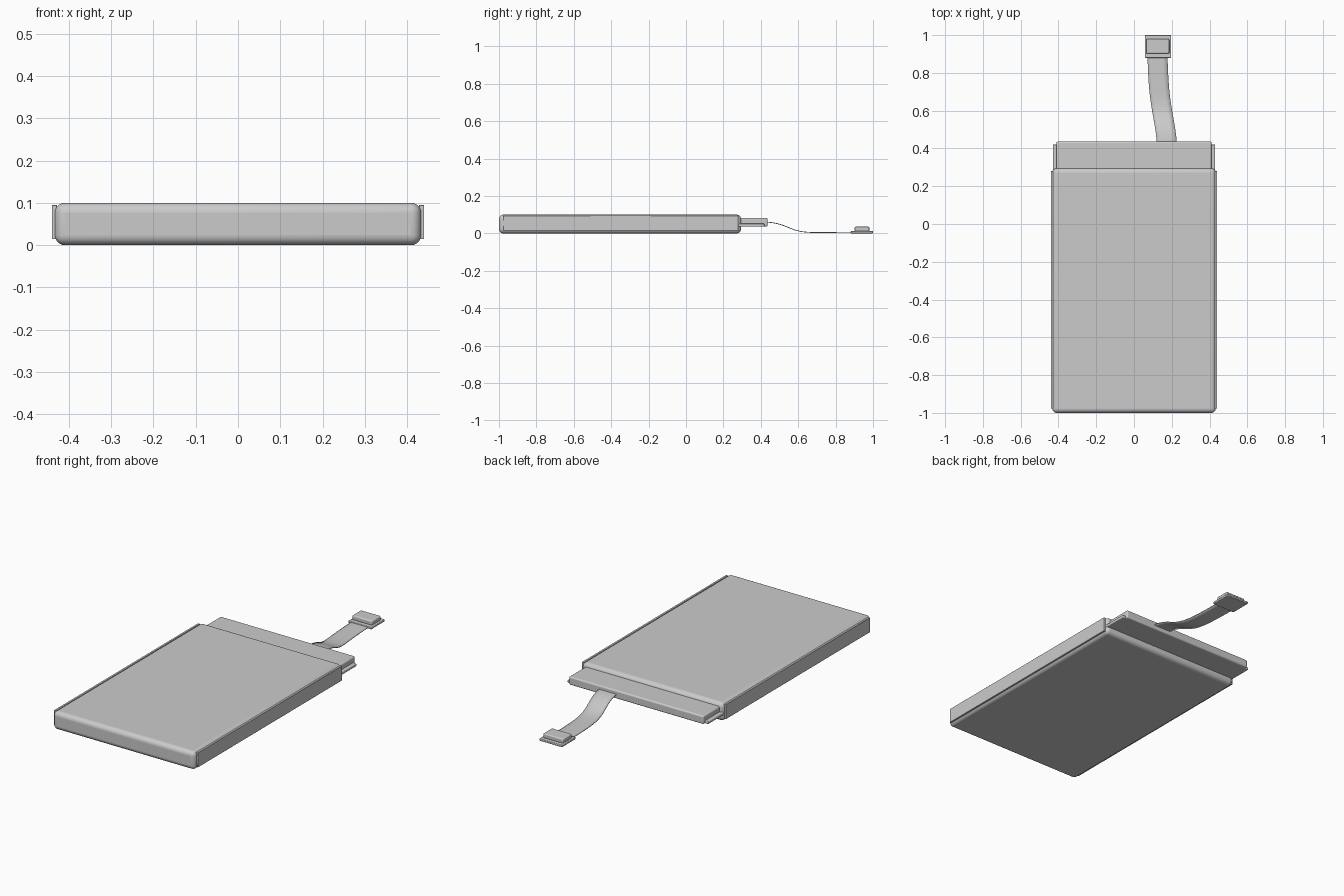
import bpy

if "Cube" in bpy.data.objects:
    bpy.data.objects.remove(bpy.data.objects["Cube"])


def finish(obj):
    bpy.ops.object.select_all(action='DESELECT')
    obj.select_set(True)
    bpy.context.view_layer.objects.active = obj
    bpy.ops.object.shade_smooth_by_angle()


def box(name, lo, hi, bevel=0.0, segments=3):
    """Bevelled box between two corners."""
    centre = [(a + b) / 2 for a, b in zip(lo, hi)]
    bpy.ops.mesh.primitive_cube_add(size=1, location=centre)
    obj = bpy.context.object
    obj.name = name
    obj.scale = [b - a for a, b in zip(lo, hi)]
    bpy.ops.object.transform_apply(location=False, rotation=False, scale=True)
    if bevel:
        mod = obj.modifiers.new("Bevel", 'BEVEL')
        mod.width = bevel
        mod.segments = segments
    finish(obj)
    return obj


# Main pouch with soft edges
box("battery_body", (-0.433, -1.0, 0.0), (0.433, 0.295, 0.1), 0.024, 6)

# Thin adhesive side plates and small cap tabs on both sides
for side, s in (("left", -1), ("right", 1)):
    xs = sorted((s * 0.428, s * 0.44))
    box(side + "_side_plate", (xs[0], -0.978, 0.014), (xs[1], 0.28, 0.095), 0.001, 1)
    xs = sorted((s * 0.40, s * 0.43))
    box(side + "_cap_tab", (xs[0], 0.27, 0.036), (xs[1], 0.42, 0.052), 0.004)

# Circuit cap at the back end
box("circuit_cap", (-0.411, 0.27, 0.036), (0.411, 0.436, 0.082), 0.008, 4)

# Flexible ribbon: centre x, y, z along its length
path = [(0.173, 0.42, 0.06), (0.172, 0.46, 0.059), (0.163, 0.52, 0.045),
        (0.152, 0.58, 0.016), (0.142, 0.64, 0.005), (0.133, 0.71, 0.004),
        (0.128, 0.79, 0.005), (0.125, 0.86, 0.006), (0.125, 0.91, 0.006)]
verts = [(x + dx, y, z) for x, y, z in path for dx in (-0.053, 0.053)]
faces = [(2 * i, 2 * i + 1, 2 * i + 3, 2 * i + 2) for i in range(len(path) - 1)]
mesh = bpy.data.meshes.new("ribbon_cable")
mesh.from_pydata(verts, [], faces)
ribbon = bpy.data.objects.new("ribbon_cable", mesh)
bpy.context.collection.objects.link(ribbon)
sub = ribbon.modifiers.new("Smooth", 'SUBSURF')
sub.levels = sub.render_levels = 2
sub.boundary_smooth = 'PRESERVE_CORNERS'
solid = ribbon.modifiers.new("Thickness", 'SOLIDIFY')
solid.thickness = 0.004
solid.offset = 0
finish(ribbon)

# Connector: base board and raised plug
box("connector_base", (0.057, 0.88, 0.0), (0.197, 1.0, 0.012), 0.003, 2)
box("connector_plug", (0.065, 0.902, 0.010), (0.187, 0.98, 0.036), 0.006, 3)
